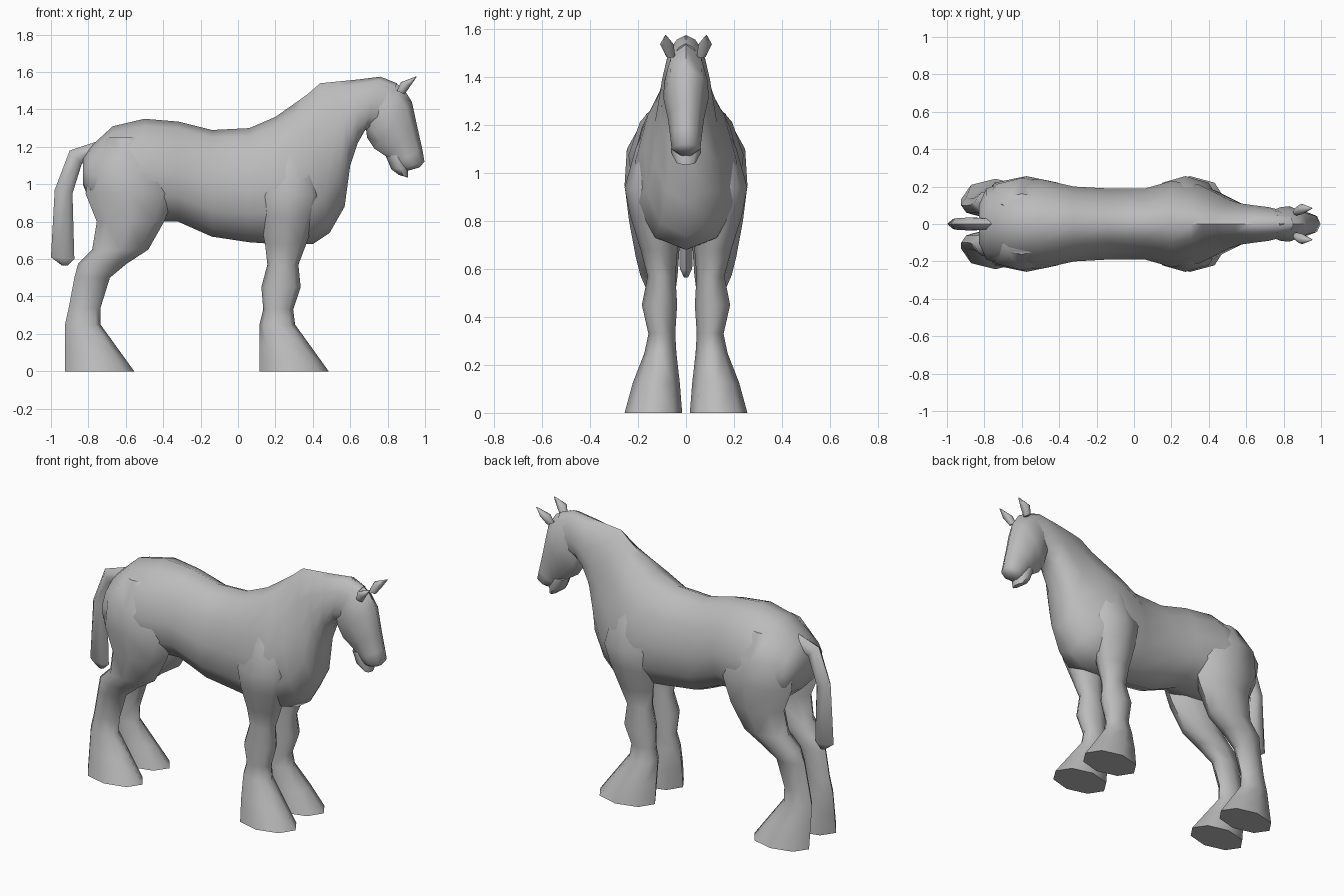
import bpy, bmesh, math
from mathutils import Vector

if "Cube" in bpy.data.objects:
    bpy.data.objects.remove(bpy.data.objects["Cube"], do_unlink=True)

GREY = (.5, .5, .5, 1)
coat = bpy.data.materials.new("grey coat")
coat.use_nodes = True
coat.diffuse_color = GREY
coat.node_tree.nodes["Principled BSDF"].inputs["Base Color"].default_value = GREY


def oval(top, bottom, width, side=0, taper=0, count=8):
    """Points of an oval spanning two (x, z) rims; taper narrows it towards the first rim."""
    start, end = (Vector((x, side, z)) for x, z in (top, bottom))
    points = []
    for step in range(count):
        angle = math.tau * step / count
        along = math.cos(angle)
        point = end.lerp(start, (along + 1) / 2)
        point.y += width * math.sin(angle) * (1 - taper * along)
        points.append(point)
    return points


def loft(name, ovals, mirror=False):
    """Skin a row of ovals into one closed, smooth-shaded object."""
    bm = bmesh.new()
    loops = [[bm.verts.new(point) for point in points] for points in ovals]
    for near, far in zip(loops, loops[1:]):
        for i in range(len(near)):
            bm.faces.new((near[i - 1], near[i], far[i], far[i - 1]))
    bm.faces.new(loops[0])
    bm.faces.new(loops[-1])
    bmesh.ops.recalc_face_normals(bm, faces=bm.faces)
    mesh = bpy.data.meshes.new(name)
    bm.to_mesh(mesh)
    bm.free()
    mesh.materials.append(coat)
    obj = bpy.data.objects.new(name, mesh)
    bpy.context.collection.objects.link(obj)
    if mirror:
        modifier = obj.modifiers.new("mirror", "MIRROR")
        modifier.use_axis = (False, True, False)
        modifier.use_mirror_merge = False
    bpy.ops.object.select_all(action="DESELECT")
    obj.select_set(True)
    bpy.context.view_layer.objects.active = obj
    bpy.ops.object.shade_smooth_by_angle(angle=math.radians(60))


def trunk_oval(x, top, bottom, width, lean=0):
    """Upright slice of the trunk; a forward-leaning slice is slimmer at the crest."""
    return oval((x, top), (x + lean, bottom), width, taper=.15 + max(0, lean), count=12)


def leg(name, heel, slimness, joints):
    """Feathered hoof narrowing evenly to the pastern, then level slices up the limb."""
    slices = []
    for rise in (0, .5, 1):
        depth = .185 - .09 * rise
        slices.append((heel + depth, rise / 4, depth))
    ovals = []
    for x, z, depth in slices + list(joints.values()):
        width = min(slimness * depth, .12)
        ovals.append(oval((x + depth, z), (x - depth, z), width, side=.07 + width * .55))
    loft(name, ovals, mirror=True)


# Trunk and neck
loft("body", [
    trunk_oval(-.83, 1.14, 1, .1),
    trunk_oval(-.79, 1.2, .9, .19),
    trunk_oval(-.67, 1.31, .8, .23),
    trunk_oval(-.5, 1.35, .8, .24),
    trunk_oval(-.32, 1.335, .8, .2),
    trunk_oval(-.14, 1.29, .72, .19),
    trunk_oval(.06, 1.3, .69, .19),
    trunk_oval(.2, 1.36, .68, .23),
    trunk_oval(.3, 1.43, .68, .21, lean=.1),
    trunk_oval(.37, 1.48, .74, .17, lean=.12),
    trunk_oval(.44, 1.54, .88, .13, lean=.13),
    trunk_oval(.54, 1.55, 1.1, .11, lean=.06),
    trunk_oval(.64, 1.56, 1.22, .1),
    trunk_oval(.76, 1.575, 1.29, .09, lean=-.08),
    trunk_oval(.85, 1.54, 1.3, .07, lean=-.1),
])

# Head from poll to muzzle
loft("head", [
    oval((.78, 1.57), (.68, 1.33), .07),
    oval((.88, 1.52), (.69, 1.25), .09),
    oval((.93, 1.44), (.73, 1.19), .095),
    oval((.96, 1.3), (.79, 1.15), .075),
    oval((.985, 1.19), (.83, 1.1), .065),
    oval((.997, 1.12), (.87, 1.08), .06),
    oval((.97, 1.09), (.9, 1.07), .03),
])
loft("lower_lip", [
    oval((.89, 1.16), (.79, 1.15), .06),
    oval((.91, 1.09), (.82, 1.08), .062),
    oval((.91, 1.035), (.86, 1.05), .04),
])
loft("ears", [
    oval((.89, 1.48), (.85, 1.5), .02, side=.065),
    oval((.925, 1.53), (.87, 1.545), .028, side=.08),
    oval((.955, 1.574), (.95, 1.576), .002, side=.085),
], mirror=True)

# Legs: joints give x centre, height and half depth
leg("front_legs", .115, .7, {
    "cannon": (.215, .33, .08),
    "knee": (.23, .45, .105),
    "above_knee": (.24, .57, .083),
    "forearm": (.255, .68, .11),
    "elbow": (.265, .82, .15),
    "shoulder": (.275, .94, .175),
    "shoulder_point": (.28, 1.1, .13),
    "shoulder_top": (.26, 1.27, .06),
})
leg("hind_legs", -.925, .6, {
    "cannon": (-.82, .34, .085),
    "hock": (-.78, .5, .095),
    "above_hock": (-.725, .575, .13),
    "gaskin": (-.63, .65, .15),
    "thigh": (-.575, .8, .18),
    "stifle": (-.575, .95, .24),
    "haunch": (-.6, 1.1, .19),
    "haunch_top": (-.6, 1.25, .1),
})

# Drooping tail
loft("tail", [
    oval((-.75, 1.23), (-.78, 1.13), .03, count=6),
    oval((-.9, 1.18), (-.835, 1.11), .04, count=6),
    oval((-.98, .97), (-.885, .95), .035, count=6),
    oval((-1, .61), (-.875, .6), .03, count=6),
    oval((-.94, .565), (-.91, .565), .01, count=6),
])
